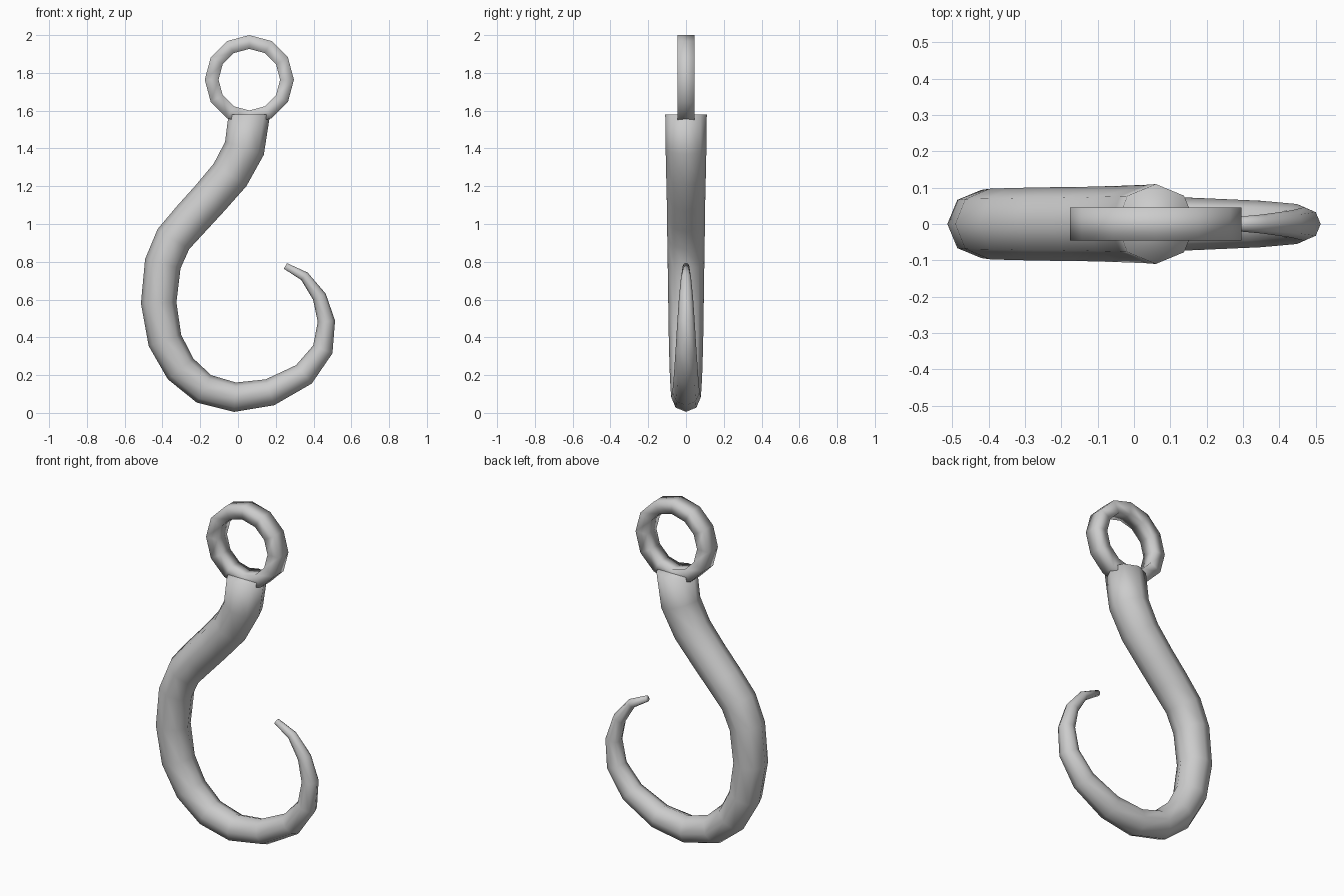
import bpy, bmesh, math
from mathutils import Vector

if "Cube" in bpy.data.objects:
    bpy.data.objects.remove(bpy.data.objects["Cube"])


def sweep(name, stations, closed=False):
    """Skin a list of point loops into one smooth-shaded mesh."""
    bm = bmesh.new()
    loops = [[bm.verts.new(p) for p in s] for s in stations]
    n = len(loops[0])
    pairs = list(zip(loops, loops[1:]))
    if closed:
        pairs.append((loops[-1], loops[0]))
    for a, b in pairs:
        for i in range(n):
            j = (i + 1) % n
            bm.faces.new((a[i], a[j], b[j], b[i]))
    if not closed:
        bm.faces.new(loops[0])
        bm.faces.new(loops[-1])
    bmesh.ops.recalc_face_normals(bm, faces=bm.faces)
    for f in bm.faces:
        f.smooth = True
    me = bpy.data.meshes.new(name)
    bm.to_mesh(me)
    bm.free()
    ob = bpy.data.objects.new(name, me)
    bpy.context.collection.objects.link(ob)
    return ob


# Hook: centre line (x, z) and radius, from the shank top to the tip
path = [
    (0.06, 1.58, 0.110), (0.034, 1.40, 0.108), (-0.042, 1.26, 0.105),
    (-0.148, 1.137, 0.102), (-0.25, 1.025, 0.101), (-0.342, 0.92, 0.099),
    (-0.398, 0.79, 0.097), (-0.42, 0.583, 0.094), (-0.387, 0.384, 0.091),
    (-0.304, 0.233, 0.087), (-0.18, 0.127, 0.082), (-0.016, 0.083, 0.078),
    (0.169, 0.109, 0.072), (0.349, 0.204, 0.064), (0.449, 0.336, 0.055),
    (0.468, 0.485, 0.046), (0.431, 0.615, 0.037), (0.352, 0.723, 0.026),
    (0.251, 0.778, 0.017),
]
pts = [Vector((x, 0, z)) for x, z, r in path]
stations = []
for i, (x, z, r) in enumerate(path):
    if i == 0:
        t = Vector((0, 0, -1))
    elif i == len(path) - 1:
        t = (pts[i] - pts[i - 1]).normalized()
    else:
        t = ((pts[i] - pts[i - 1]).normalized()
             + (pts[i + 1] - pts[i]).normalized()).normalized()
    side = Vector((-t.z, 0, t.x))
    loop = []
    for k in range(8):
        a = k * math.pi / 4
        loop.append(pts[i] + side * (r * math.cos(a))
                    + Vector((0, r * math.sin(a), 0)))
    stations.append(loop)
sweep("hook", stations)

# Eye ring: twelve-sided, square section
centre = Vector((0.06, 0, 1.764))
section = [(0.163, -0.045), (0.236, -0.045), (0.236, 0.045), (0.163, 0.045)]
ring = []
for k in range(12):
    a = k * math.pi / 6
    ring.append([centre + Vector((r * math.cos(a), y, r * math.sin(a)))
                 for r, y in section])
sweep("eye_ring", ring, closed=True)
